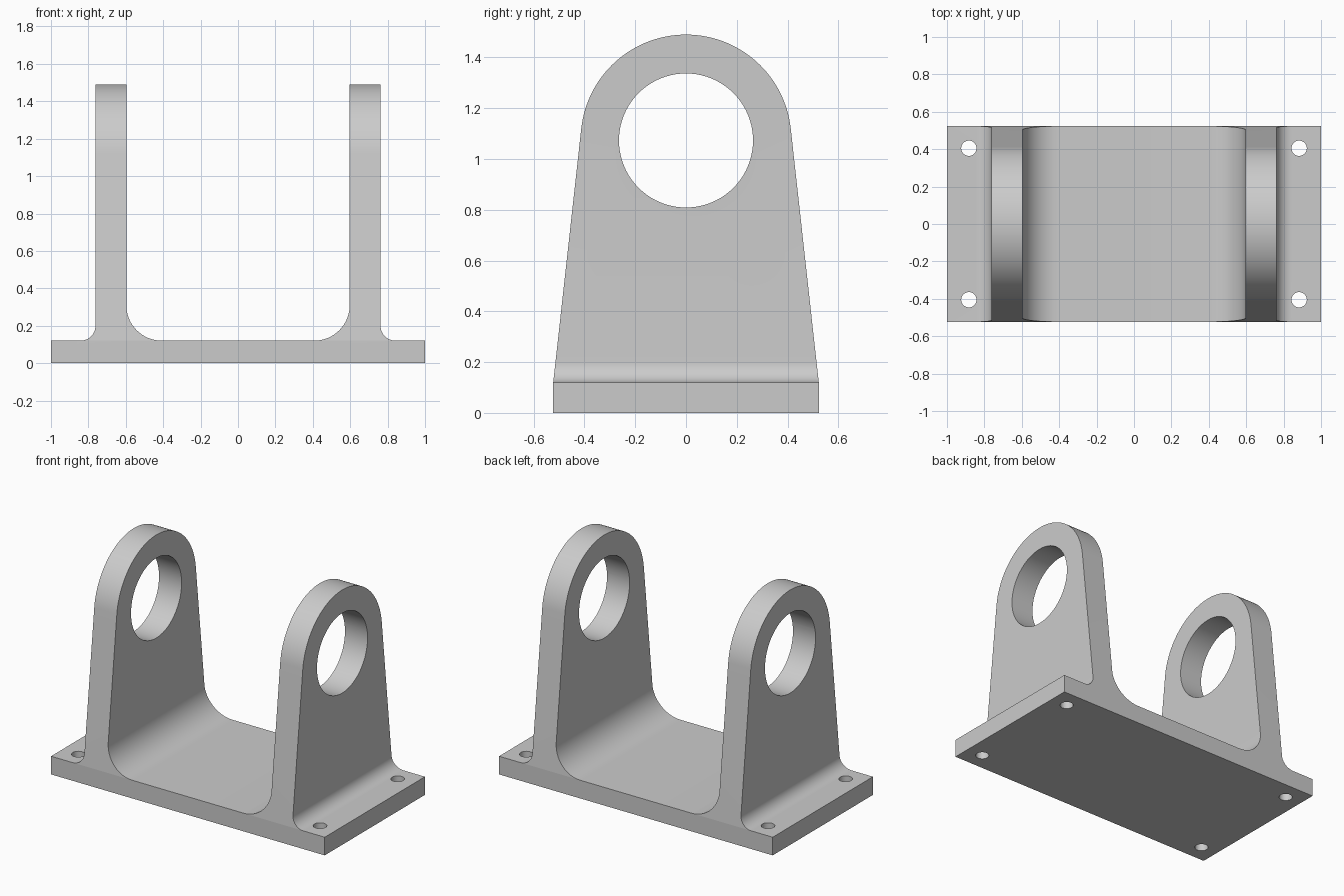
import bpy, bmesh
from math import sin, cos, pi, atan2, acos, hypot, radians
from mathutils import Vector

if "Cube" in bpy.data.objects:
    bpy.data.objects.remove(bpy.data.objects["Cube"])

BASE_H, HALF_D = 0.12, 0.523
EYE_Z, EYE_R, BORE_R = 1.075, 0.415, 0.264
WALL_IN, WALL_OUT = 0.597, 0.762
FILLET_IN, FILLET_OUT = 0.19, 0.08

grey = bpy.data.materials.new("plain grey")
grey.use_nodes = True
colour = (0.6, 0.6, 0.6, 1)
grey.diffuse_color = colour
grey.node_tree.nodes["Principled BSDF"].inputs["Base Color"].default_value = colour


def arc(cx, cy, r, start, end, steps):
    angles = [start + (end - start) * i / steps for i in range(steps + 1)]
    return [(cx + r * cos(a), cy + r * sin(a)) for a in angles]


def prism(name, points, place, length):
    """Extrude a closed 2D outline; place(u, v, w) maps it into space."""
    bm = bmesh.new()
    face = bm.faces.new([bm.verts.new(place(u, v, -length / 2)) for u, v in points])
    new = bmesh.ops.extrude_face_region(bm, geom=[face])["geom"]
    step = Vector(place(0, 0, length)) - Vector(place(0, 0, 0))
    bmesh.ops.translate(bm, verts=[g for g in new if isinstance(g, bmesh.types.BMVert)], vec=step)
    bmesh.ops.recalc_face_normals(bm, faces=bm.faces)
    mesh = bpy.data.meshes.new(name)
    bm.to_mesh(mesh)
    bm.free()
    mesh.materials.append(grey)
    obj = bpy.data.objects.new(name, mesh)
    bpy.context.collection.objects.link(obj)
    return obj


def cut(target, tool, operation):
    mod = target.modifiers.new(tool.name, "BOOLEAN")
    mod.object, mod.operation, mod.solver = tool, operation, "EXACT"
    bpy.context.view_layer.objects.active = target
    bpy.ops.object.modifier_apply(modifier=mod.name)
    bpy.data.objects.remove(tool)


# Base and two filleted uprights: one front outline, mirrored
half = [(1, 0), (1, BASE_H)]
half += arc(WALL_OUT + FILLET_OUT, BASE_H + FILLET_OUT, FILLET_OUT, -pi / 2, -pi, 12)
half += [(WALL_OUT, 1.6), (WALL_IN, 1.6)]
half += arc(WALL_IN - FILLET_IN, BASE_H + FILLET_IN, FILLET_IN, 0, -pi / 2, 16)
outline = half + [(-x, z) for x, z in reversed(half)]
bracket = prism("bracket", outline, lambda u, v, w: (u, w, v), 1.4)

# Side outline: straight base, tapered flanks tangent to the rounded top
dz = BASE_H - EYE_Z
tangent = atan2(dz, HALF_D) + acos(EYE_R / hypot(HALF_D, dz))
side = [(-HALF_D, BASE_H), (-HALF_D, -0.1), (HALF_D, -0.1), (HALF_D, BASE_H)]
side += arc(0, EYE_Z, EYE_R, tangent, pi - tangent, 64)
along_x = lambda u, v, w: (w, u, v)
cut(bracket, prism("side_shape", side, along_x, 2.4), "INTERSECT")

# Large bore through both uprights
bore = arc(0, EYE_Z - 0.002, BORE_R, 0, 2 * pi, 80)[:-1]
cut(bracket, prism("bore", bore, along_x, 2.4), "DIFFERENCE")

# Four mounting holes
for sx in (-1, 1):
    for sy in (-1, 1):
        hole = arc(sx * 0.883, sy * 0.405, 0.041, 0, 2 * pi, 32)[:-1]
        cut(bracket, prism("bolt_hole", hole, lambda u, v, w: (u, v, w), 0.5), "DIFFERENCE")

bpy.ops.object.select_all(action="DESELECT")
bracket.select_set(True)
bpy.context.view_layer.objects.active = bracket
bpy.ops.object.shade_smooth_by_angle(angle=radians(20))
